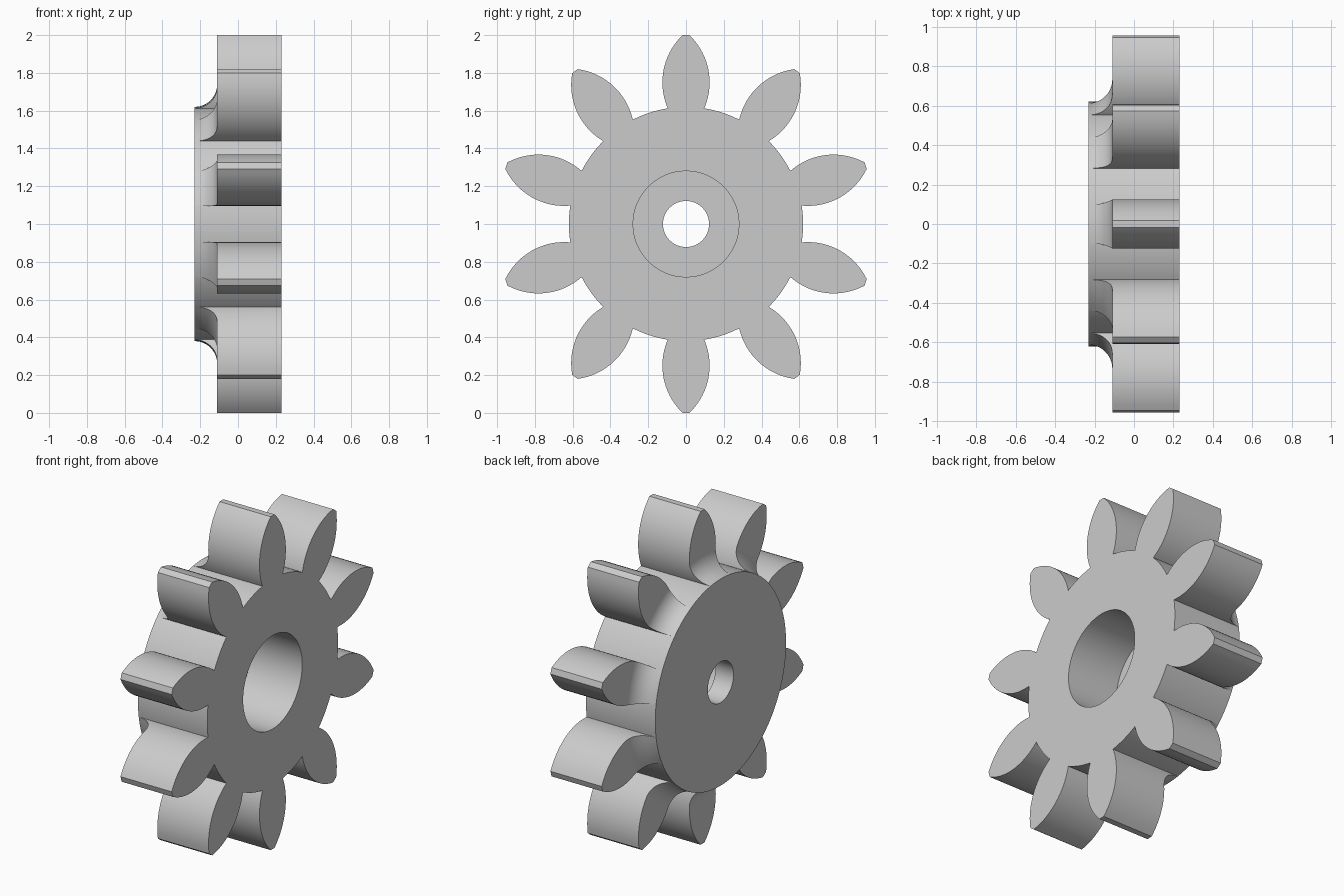
import bpy, bmesh
from math import sin, cos, pi, hypot, atan2, sqrt, radians

cube = bpy.data.objects.get("Cube")
if cube:
    bpy.data.objects.remove(cube, do_unlink=True)

BACK, STEP, FRONT = -0.23, -0.11, 0.23   # positions along the axle (x)
HUB, BORE, HOLE = 0.62, 0.28, 0.122      # radii
FILLET = STEP - BACK
TEETH = 10

grey = bpy.data.materials.new("light_grey")
grey.use_nodes = True
grey.diffuse_color = (0.6, 0.6, 0.6, 1)
grey.node_tree.nodes["Principled BSDF"].inputs["Base Color"].default_value = (0.6, 0.6, 0.6, 1)


def finish(bm, name):
    """Turn a bmesh into a smooth-shaded, sharp-edged object at the axle centre."""
    bmesh.ops.recalc_face_normals(bm, faces=bm.faces)
    mesh = bpy.data.meshes.new(name)
    bm.to_mesh(mesh)
    bm.free()
    mesh.materials.append(grey)
    obj = bpy.data.objects.new(name, mesh)
    bpy.context.collection.objects.link(obj)
    obj.location.z = 1
    bpy.ops.object.select_all(action='DESELECT')
    obj.select_set(True)
    bpy.context.view_layer.objects.active = obj
    bpy.ops.object.shade_smooth_by_angle(angle=radians(25))
    return obj


def polar(bm, x, r, a):
    return bm.verts.new((x, r * sin(a), r * cos(a)))


# Hub: stepped bore, turned around the axle
def make_hub(segments=160):
    profile = [(BACK, HUB), (FRONT, HUB), (FRONT, BORE),
               (STEP, BORE), (STEP, HOLE), (BACK, HOLE)]
    bm = bmesh.new()
    rings = [[polar(bm, x, r, 2 * pi * i / segments) for i in range(segments)]
             for x, r in profile]
    for j, ring in enumerate(rings):
        nxt = rings[(j + 1) % len(rings)]
        for i in range(segments):
            k = (i + 1) % segments
            bm.faces.new((ring[i], ring[k], nxt[k], nxt[i]))
    return finish(bm, "hub")


# Half angle of a tooth at radius r; each flank is a circular arc
def half_angle(r, widest=0.125, widest_at=0.75, arc=0.3456):
    t = r
    for _ in range(6):
        w = widest - arc + sqrt(arc ** 2 - (t - widest_at) ** 2)
        t = sqrt(r * r - w * w)
    return atan2(w, t)


# Tooth: rows of growing radius, with a concave fillet at the back of the root
def make_tooth(cols=6, steps=12):
    rows = [(HUB - 0.005, BACK)]
    for i in range(steps + 1):
        a = pi / 2 * i / steps
        rows.append((HUB + FILLET * (1 - cos(a)), BACK + FILLET * sin(a)))
    root, tip = HUB + FILLET, hypot(1, 0.018)
    rows += [(root + (tip - root) * i / steps, STEP) for i in range(1, steps + 1)]

    bm = bmesh.new()
    back, front = [], []
    for r, x in rows:
        h = half_angle(min(r, 0.9999))
        angles = [h * (2 * c / cols - 1) for c in range(cols + 1)]
        back.append([polar(bm, x, r, a) for a in angles])
        front.append([polar(bm, FRONT, r, a) for a in angles])
    for j in range(len(rows) - 1):
        for grid in (back, front):
            for c in range(cols):
                bm.faces.new((grid[j][c], grid[j][c + 1], grid[j + 1][c + 1], grid[j + 1][c]))
        for c in (0, cols):
            bm.faces.new((back[j][c], front[j][c], front[j + 1][c], back[j + 1][c]))
    for j in (0, -1):
        for c in range(cols):
            bm.faces.new((back[j][c], back[j][c + 1], front[j][c + 1], front[j][c]))
    return finish(bm, "tooth_1")


make_hub()
tooth = make_tooth()
for n in range(1, TEETH):
    copy = tooth.copy()
    copy.name = f"tooth_{n + 1}"
    copy.rotation_euler.x = 2 * pi * n / TEETH
    bpy.context.collection.objects.link(copy)
